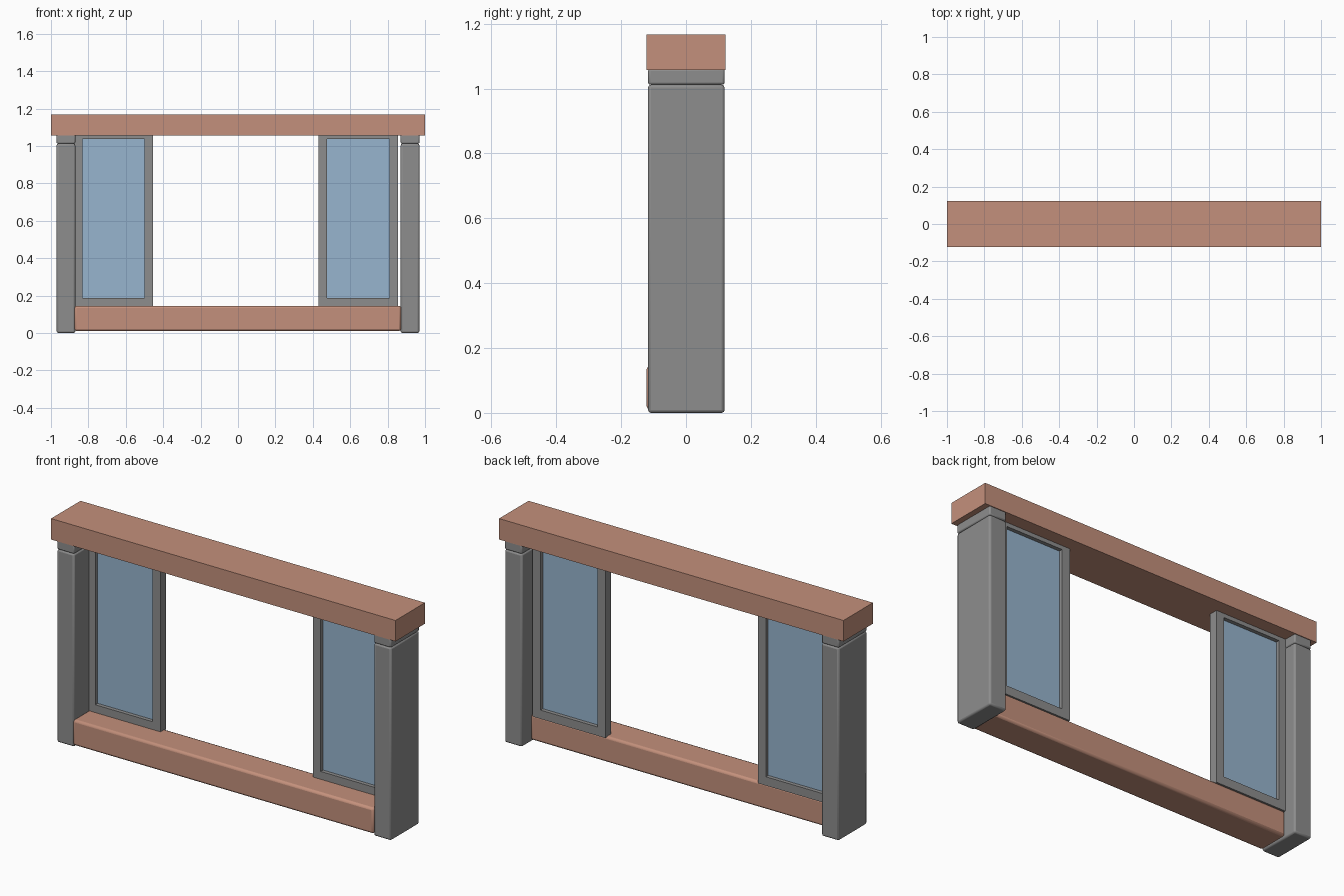
import bpy, bmesh
from mathutils import Vector

if "Cube" in bpy.data.objects:
    bpy.data.objects.remove(bpy.data.objects["Cube"])


def material(name, rgb):
    m = bpy.data.materials.new(name)
    m.diffuse_color = (*rgb, 1)
    m.use_nodes = True
    m.node_tree.nodes["Principled BSDF"].inputs["Base Color"].default_value = m.diffuse_color
    return m


BRICK = material("terracotta", (0.55, 0.28, 0.20))
GREY = material("grey_stone", (0.27, 0.27, 0.27))
GLASS = material("blue_glass", (0.31, 0.46, 0.62))


def finish(bm, name, mat, bevel=0.0, segments=2):
    bmesh.ops.recalc_face_normals(bm, faces=bm.faces)
    mesh = bpy.data.meshes.new(name)
    bm.to_mesh(mesh)
    bm.free()
    mesh.materials.append(mat)
    ob = bpy.data.objects.new(name, mesh)
    bpy.context.collection.objects.link(ob)
    if bevel:
        mod = ob.modifiers.new("rounded_edges", 'BEVEL')
        mod.width, mod.segments = bevel, segments
        bpy.ops.object.select_all(action='DESELECT')
        bpy.context.view_layer.objects.active = ob
        ob.select_set(True)
        bpy.ops.object.shade_smooth_by_angle(angle=0.7)
    return ob


def box(name, x, y, z, mat, bevel=0.0):
    """Box given as (min, max) along each axis."""
    bm = bmesh.new()
    bmesh.ops.create_cube(bm, size=1)
    for v in bm.verts:
        v.co = Vector([sum(r) / 2 + c * (r[1] - r[0]) for r, c in zip((x, y, z), v.co)])
    return finish(bm, name, mat, bevel)


def frame(name, x, y, z, border, mat):
    """Rectangular frame with an open middle: outer and inner loops bridged."""
    bm = bmesh.new()
    loops = []
    for inset, depth in ((0, y[0]), (border, y[0]), (border, y[1]), (0, y[1])):
        x0, x1, z0, z1 = x[0] + inset, x[1] - inset, z[0] + inset, z[1] - inset
        loops.append([bm.verts.new((a, depth, b))
                      for a, b in ((x0, z0), (x1, z0), (x1, z1), (x0, z1))])
    for i in range(4):
        a, b = loops[i], loops[(i + 1) % 4]
        for j in range(4):
            k = (j + 1) % 4
            bm.faces.new((a[j], a[k], b[k], b[j]))
    return finish(bm, name, mat)


# Lintel and sill
box("lintel", (-1, 1), (-0.122, 0.122), (1.057, 1.167), BRICK)
box("sill", (-0.875, 0.872), (-0.122, 0.045), (0.01, 0.145), BRICK, 0.012)

# Side posts with a separate top block, leaving a fine groove
for side, s in (("left", -1), ("right", 1)):
    xr = tuple(sorted((s * 0.97, s * 0.87)))
    box(side + "_post", xr, (-0.117, 0.119), (0, 1.012), GREY, 0.009)
    box(side + "_post_top", xr, (-0.117, 0.119), (1.012, 1.062), GREY, 0.007)

# Two sliding sashes with glass
for side, cx in (("left", -0.666), ("right", 0.643)):
    frame(side + "_sash_frame", (cx - 0.212, cx + 0.212), (0.005, 0.052),
          (0.14, 1.082), 0.046, GREY)
    box(side + "_glass", (cx - 0.17, cx + 0.17), (0.025, 0.032), (0.18, 1.04), GLASS)
